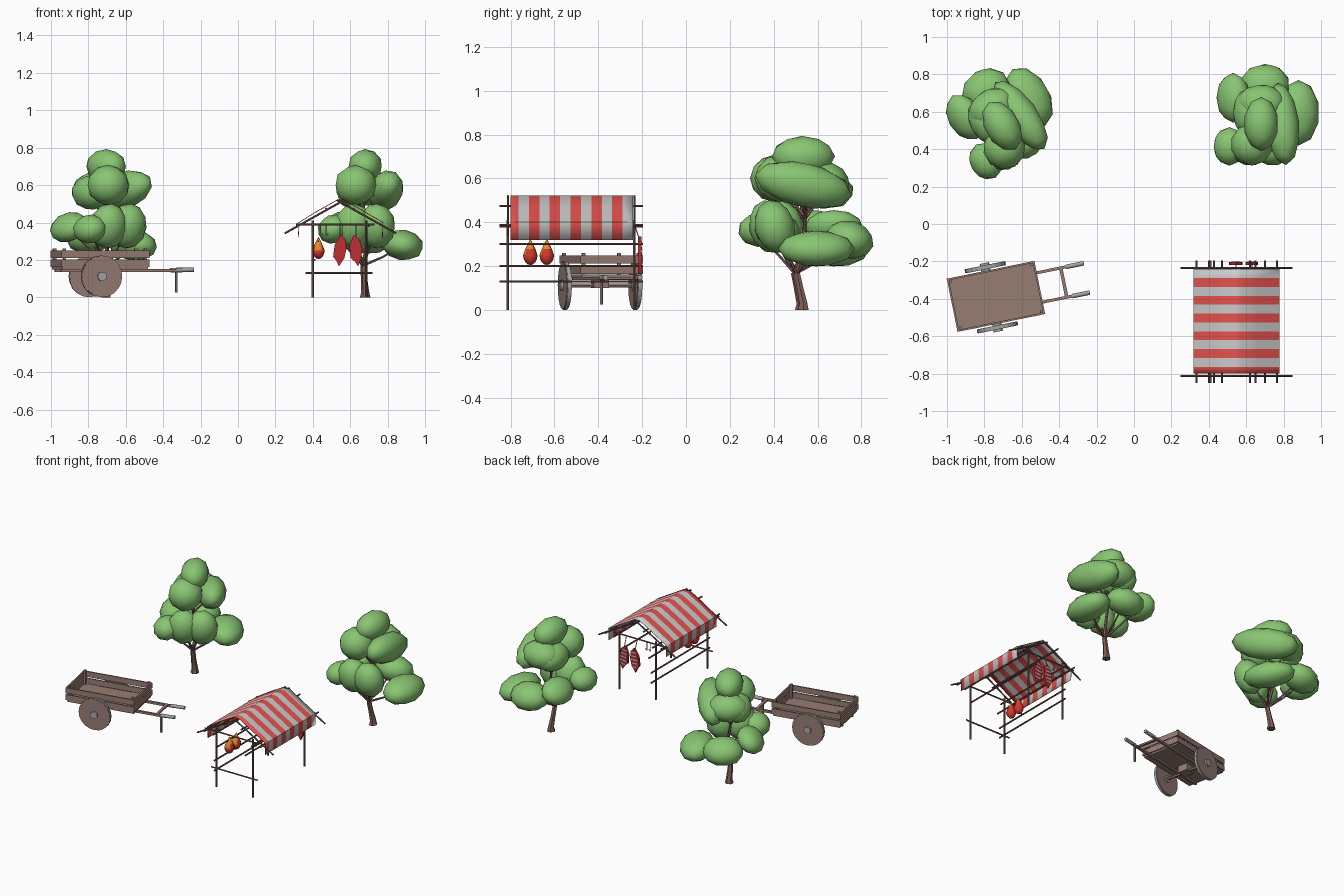
import bpy, bmesh, math
from mathutils import Matrix, Vector

cube = bpy.data.objects.get("Cube")
if cube:
    bpy.data.objects.remove(cube)


def material(name, r, g, b):
    m = bpy.data.materials.new(name)
    m.use_nodes = True
    m.diffuse_color = (r, g, b, 1)
    m.node_tree.nodes["Principled BSDF"].inputs["Base Color"].default_value = (r, g, b, 1)
    return m


LEAF = material("leaf green", .25, .56, .17)
BARK = material("bark brown", .23, .12, .095)
WOOD = material("cart wood", .31, .205, .175)
POLE = material("pole brown", .19, .10, .088)
RED = material("canopy red", .80, .085, .075)
GREY = material("canopy grey", .60, .60, .60)
METAL = material("metal grey", .37, .38, .39)
MEAT = material("meat red", .52, .028, .034)
ORANGE = material("pepper orange", .80, .25, .02)
PEPPER = material("pepper red", .66, .04, .025)
HERE = Matrix.Identity(4)


def turned(degrees, axis):
    return Matrix.Rotation(math.radians(degrees), 4, axis)


def finish(name, bm, mats, place=HERE, smooth=None):
    bmesh.ops.recalc_face_normals(bm, faces=bm.faces)
    me = bpy.data.meshes.new(name)
    bm.to_mesh(me)
    bm.free()
    me.transform(place)
    for m in mats:
        me.materials.append(m)
    ob = bpy.data.objects.new(name, me)
    bpy.context.collection.objects.link(ob)
    if smooth:
        bpy.ops.object.select_all(action='DESELECT')
        ob.select_set(True)
        bpy.context.view_layer.objects.active = ob
        bpy.ops.object.shade_smooth_by_angle(angle=math.radians(smooth))
    return ob


def sweep(name, points, radii, mat, place=HERE, sides=6):
    """Tapered tube through a list of points."""
    bm = bmesh.new()
    pts = [Vector(p) for p in points]
    rings = []
    for i, p in enumerate(pts):
        d = (pts[min(i + 1, len(pts) - 1)] - pts[max(i - 1, 0)]).normalized()
        side = d.cross(Vector((0, 1, 0)) if abs(d.y) < .8 else Vector((0, 0, 1))).normalized()
        up = d.cross(side)
        turn = [math.tau * k / sides for k in range(sides)]
        rings.append([bm.verts.new(p + radii[i] * (side * math.cos(a) + up * math.sin(a))) for a in turn])
    for a, b in zip(rings, rings[1:]):
        for k in range(sides):
            n = (k + 1) % sides
            bm.faces.new((a[k], a[n], b[n], b[k]))
    bm.faces.new(rings[0])
    bm.faces.new(rings[-1])
    return finish(name, bm, [mat], place, 50)


def bar(name, a, b, r=.0055, mat=POLE, place=HERE, sides=6):
    return sweep(name, [a, b], [r, r], mat, place, sides)


def box(name, center, size, mat, place=HERE):
    bm = bmesh.new()
    bmesh.ops.create_cube(bm, size=1, matrix=Matrix.Translation(center) @ Matrix.Diagonal((*size, 1)))
    return finish(name, bm, [mat], place)


# Trees: the same tree set down twice, one turned
# leaf clump: centre, half sizes, turns about x, y and z in degrees
CLUMPS = [
    (.00, .00, .70, .09, .14, .09, 0, 0, 0),
    (-.05, -.11, .60, .11, .11, .105, 0, 0, 0),
    (.11, .00, .57, .09, .22, .10, -12, 20, 6),
    (.00, .11, .58, .13, .10, .09, -15, 0, 0),
    (-.06, .06, .56, .09, .13, .09, 0, -15, 0),
    (.20, .06, .28, .11, .17, .08, 0, 10, 0),
    (-.17, -.12, .365, .085, .10, .075, 0, -20, 0),
    (-.06, -.13, .38, .10, .09, .12, 15, 0, 0),
    (.06, -.13, .38, .10, .09, .12, 15, 0, 0),
    (-.15, .14, .375, .095, .13, .07, 0, -38, 0),
    (.02, .21, .32, .13, .11, .085, -15, 0, 0),
]


def tree(label, x, y, turn):
    place = Matrix.Translation((x, y, 0)) @ turned(turn, 'Z')
    for i, (cx, cy, cz, a, b, c, tx, ty, tz) in enumerate(CLUMPS):
        bm = bmesh.new()
        bmesh.ops.create_icosphere(bm, subdivisions=2, radius=1.03)
        bm.transform(Matrix.Translation((cx, cy, cz)) @ turned(tz, 'Z') @ turned(tx, 'X')
                     @ turned(ty, 'Y') @ Matrix.Diagonal((a, b, c, 1)))
        finish(f"{label}_leaf_clump_{i}", bm, [LEAF], place, 60)
    fork, crown = (-.01, -.03, .17), (-.01, .01, .42)
    sweep(label + "_trunk", [(0, 0, 0), (0, 0, .03), (-.006, -.015, .10), fork],
          [.028, .021, .017, .016], BARK, place)
    sweep(label + "_main_branch", [fork, (.01, .01, .28), crown, (0, 0, .65)], [.012, .010, .008, .005], BARK, place)
    for i, c in enumerate(CLUMPS[1:]):
        root = Vector(crown if c[2] > .5 else fork)
        tip = Vector(c[:3])
        mid = root.lerp(tip, .5) - Vector((0, 0, .01))
        sweep(f"{label}_branch_{i}", [root, mid, tip], [.008, .006, .004], BARK, place, 5)


tree("left_tree", .68, .535, 0)
tree("right_tree", -.705, .525, 30)

# Cart
CART = Matrix.Translation((-.738, -.387, 0)) @ turned(11.5, 'Z')
HALF_L, HALF_W = .234, .140
box("cart_floor", (0, 0, .155), (.466, .275, .012), WOOD, CART)
for s in (-1, 1):
    for z in (.182, .23):
        box("cart_side_plank", (0, s * HALF_W, z), (.48, .01, .038), WOOD, CART)
        box("cart_end_plank", (s * HALF_L, 0, z), (.01, .28, .038), WOOD, CART)
    for t in (-1, 1):
        box("cart_corner_post", (s * .222, t * .128, .205), (.016, .016, .11), WOOD, CART)
    # shafts run under the floor and end in wrapped grips
    box("cart_shaft", (.1, s * .08, .143), (.66, .016, .015), WOOD, CART)
    bar("cart_grip", (.40, s * .08, .145), (.495, s * .08, .148), .012, METAL, CART, 8)
    bar("cart_wheel", (-.025, s * .153, .112), (-.025, s * .175, .112), .108, WOOD, CART, 20)
    bar("cart_wheel_rim", (-.025, s * .156, .112), (-.025, s * .172, .112), .1115, METAL, CART, 20)
    bar("cart_hub", (-.025, s * .145, .112), (-.025, s * .187, .112), .025, METAL, CART, 10)
box("cart_axle_block", (-.025, 0, .126), (.07, .07, .05), WOOD, CART)
bar("cart_axle", (-.025, -.16, .112), (-.025, .16, .112), .01, WOOD, CART)
box("cart_crossbar", (.37, 0, .145), (.018, .16, .012), WOOD, CART)
bar("cart_leg", (.40, -.08, .025), (.40, -.08, .145), .008, WOOD, CART)

# Stall frame
FRONT, BACK, MID = -.812, -.235, .548
for y in (FRONT, BACK):
    for x in (.40, .685):
        bar("stall_post", (x, y, 0), (x, y, .41), .0065)
    bar("stall_tie_beam", (.31, y, .39), (.73, y, .39))
    for s in (-1, 1):
        bar("stall_rafter", (MID - s * .02, y, .52), (MID + s * .298, y, .342))
bar("stall_front_low_rail", (.36, FRONT, .13), (.72, FRONT, .13))
for x, z in ((.333, .388), (.765, .388), (.47, .475), (.62, .475), (.40, .38), (.70, .38),
             (.428, .30), (.65, .30), (.41, .20), (.41, .13)):
    bar("stall_long_rail", (x, -.85, z), (x, -.195, z))

# Striped canopy: colour follows the stripe number along the depth
bm = bmesh.new()
profile = [(.325, .32), (.32, .397), (.43, .464), (.53, .52), (.568, .52), (.665, .464), (.775, .40), (.772, .32)]
cuts = [-.80] + [-.764 + .0475 * i for i in range(12)]
rows = [[bm.verts.new((x, y, z)) for x, z in profile] for y in cuts]
for i, (a, b) in enumerate(zip(rows, rows[1:])):
    for k in range(len(profile) - 1):
        bm.faces.new((a[k], a[k + 1], b[k + 1], b[k])).material_index = i % 2
canopy = finish("canopy", bm, [RED, GREY], HERE, 40)
thick = canopy.modifiers.new("cloth", 'SOLIDIFY')
thick.thickness = .004
thick.offset = 0

# Hanging pepper bunches: orange on top and a little down the front, red below
for y in (-.71, -.635):
    bm = bmesh.new()
    bmesh.ops.create_uvsphere(bm, u_segments=8, v_segments=8, radius=1)
    for v in bm.verts:
        taper = 1 if v.co.z < 0 else (1 - v.co.z) ** .6
        v.co = (v.co.x * .033 * taper, v.co.y * .033 * taper, .25 + v.co.z * (.045 if v.co.z < 0 else .075))
    bm.normal_update()
    for f in bm.faces:
        f.material_index = int(f.calc_center_median().z > .28 + .02 * f.normal.y)
    finish("pepper_bunch", bm, [PEPPER, ORANGE], Matrix.Translation((.43, y, 0)), 50)

# Hanging cuts of meat with pale ribs on the back
OUTLINE = [(.0, .085), (.026, .06), (.034, .01), (.026, -.04), (.0, -.085), (-.012, -.06), (-.034, -.035), (-.03, .03)]
for x, tilt in ((.545, 4), (.63, -8)):
    place = Matrix.Translation((x, -.212, .25)) @ turned(tilt, 'Y')
    bm = bmesh.new()
    face = bm.faces.new([bm.verts.new((px, -.008, pz)) for px, pz in OUTLINE])
    grown = bmesh.ops.extrude_face_region(bm, geom=[face])["geom"]
    bmesh.ops.translate(bm, vec=(0, .016, 0), verts=[g for g in grown if isinstance(g, bmesh.types.BMVert)])
    finish("hanging_meat", bm, [MEAT], place)
    for z in (-.045, -.02, .005, .03, .055):
        box("meat_rib", (.0, .009, z), (.05 - abs(z) * .3, .004, .009), GREY, place)
    bar("meat_hook", (x, -.212, .32), (x, BACK, .39), .003, METAL)
for x in (.44, .47):
    bar("empty_hook", (x, BACK, .39), (x, BACK, .33), .003, METAL)
    bar("empty_hook_tip", (x, BACK, .33), (x + .015, BACK, .34), .003, METAL)
